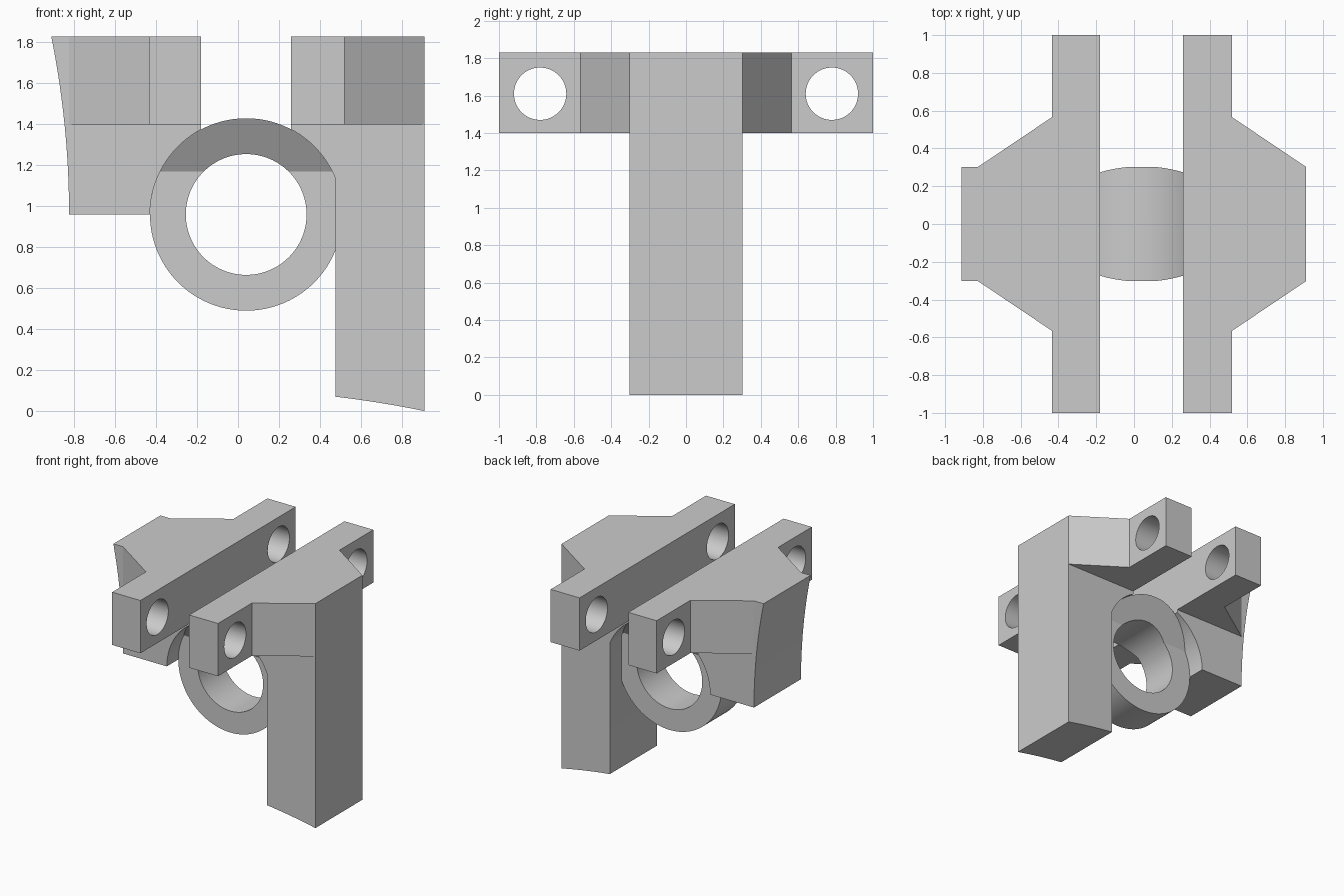
import bpy, bmesh, math
from mathutils import Vector

cube = bpy.data.objects.get("Cube")
if cube:
    bpy.data.objects.remove(cube, do_unlink=True)

grey = bpy.data.materials.new("light grey")
grey.use_nodes = True
grey.diffuse_color = (0.6, 0.6, 0.6, 1)
grey.node_tree.nodes["Principled BSDF"].inputs["Base Color"].default_value = (0.6, 0.6, 0.6, 1)

RING_X, RING_Z, RING_R, HOLE_R = 0.04, 0.96, 0.47, 0.295
DEPTH, TOP, RAIL_Z = 0.303, 1.83, 1.4

# Which point a profile (a, b) at offset c becomes, for each extrusion axis
PLACE = {"x": lambda a, b, c: (c, a, b),
         "y": lambda a, b, c: (a, c, b),
         "z": lambda a, b, c: (a, b, c)}


def prism(name, profile, axis, low, high):
    """Extrude a closed profile along an axis."""
    bm = bmesh.new()
    face = bm.faces.new([bm.verts.new(PLACE[axis](a, b, low)) for a, b in profile])
    out = bmesh.ops.extrude_face_region(bm, geom=[face])
    moved = [v for v in out["geom"] if isinstance(v, bmesh.types.BMVert)]
    bmesh.ops.translate(bm, verts=moved, vec=Vector(PLACE[axis](0, 0, high - low)))
    bmesh.ops.recalc_face_normals(bm, faces=bm.faces)
    mesh = bpy.data.meshes.new(name)
    bm.to_mesh(mesh)
    bm.free()
    mesh.materials.append(grey)
    obj = bpy.data.objects.new(name, mesh)
    bpy.context.collection.objects.link(obj)
    return obj


def arc(cx, cy, r, start, end, steps):
    angles = [start + (end - start) * i / steps for i in range(steps + 1)]
    return [(cx + r * math.cos(t), cy + r * math.sin(t)) for t in angles]


def circle(cx, cy, r, steps=96):
    return arc(cx, cy, r, 0, math.tau, steps)[:-1]


def combine(obj, other, operation):
    """Apply a boolean and discard the second solid."""
    bpy.context.view_layer.objects.active = obj
    mod = obj.modifiers.new("combine", "BOOLEAN")
    mod.object, mod.operation, mod.solver = other, operation, "EXACT"
    bpy.ops.object.modifier_apply(modifier=mod.name)
    bpy.data.objects.remove(other, do_unlink=True)


def ring_angle(x):
    return math.acos((x - RING_X) / RING_R)


def finish(obj):
    bpy.ops.object.select_all(action="DESELECT")
    obj.select_set(True)
    bpy.context.view_layer.objects.active = obj
    bpy.ops.object.shade_smooth_by_angle(angle=math.radians(25))


# Short jaw: curved outer side, hollowed to fit around the ring
outer_curve = [(-0.825 - 0.087 * (i / 12) ** 2, RING_Z + (TOP - RING_Z) * i / 12)
               for i in range(13)]
short_profile = (outer_curve + [(-0.18, TOP)]
                 + arc(RING_X, RING_Z, RING_R, ring_angle(-0.18), math.pi, 20))
short_jaw = prism("short_jaw", short_profile, "y", -DEPTH, DEPTH)

# Long jaw: the tall leg with a gently curved foot
foot = [(0.475 + 0.435 * t, 0.07 - 0.05 * t - 0.02 * t * t) for t in [i / 8 for i in range(9)]]
leg_top = ring_angle(0.475)
long_profile = (foot + [(0.91, TOP), (0.26, TOP)]
                + arc(RING_X, RING_Z, RING_R, ring_angle(0.26), leg_top, 12))
long_jaw = prism("long_jaw", long_profile, "y", -DEPTH, DEPTH)

# Bolt rails with tapered shoulders, drilled at both ends
for jaw, inner, outer, shoulder in ((short_jaw, -0.18, -0.435, -0.825),
                                    (long_jaw, 0.26, 0.52, 0.91)):
    half = [(inner, 1), (outer, 1), (outer, 0.565), (shoulder, DEPTH)]
    outline = half + [(x, -y) for x, y in reversed(half)]
    combine(jaw, prism("rail", outline, "z", RAIL_Z, TOP), "UNION")
    for side in (-1, 1):
        drill = prism("drill", circle(side * 0.78, 1.61, 0.14, 64), "x",
                      min(inner, outer) - 0.1, max(inner, outer) + 0.1)
        combine(jaw, drill, "DIFFERENCE")
    finish(jaw)

# Ring: thin below, flaring outwards towards the top
ring = prism("ring", circle(RING_X, RING_Z, RING_R), "y", -DEPTH, DEPTH)
combine(ring, prism("bore", circle(RING_X, RING_Z, HOLE_R), "y", -1, 1), "DIFFERENCE")
for side in (-1, 1):
    waste = [(0.155, 0.2), (0.155, 1.17), (0.155 + 0.33 * math.tan(math.pi / 6), 1.5), (0.6, 0.2)]
    cutter = prism("waste", [(side * y, z) for y, z in waste], "x", -1, 1)
    combine(ring, cutter, "DIFFERENCE")
finish(ring)
